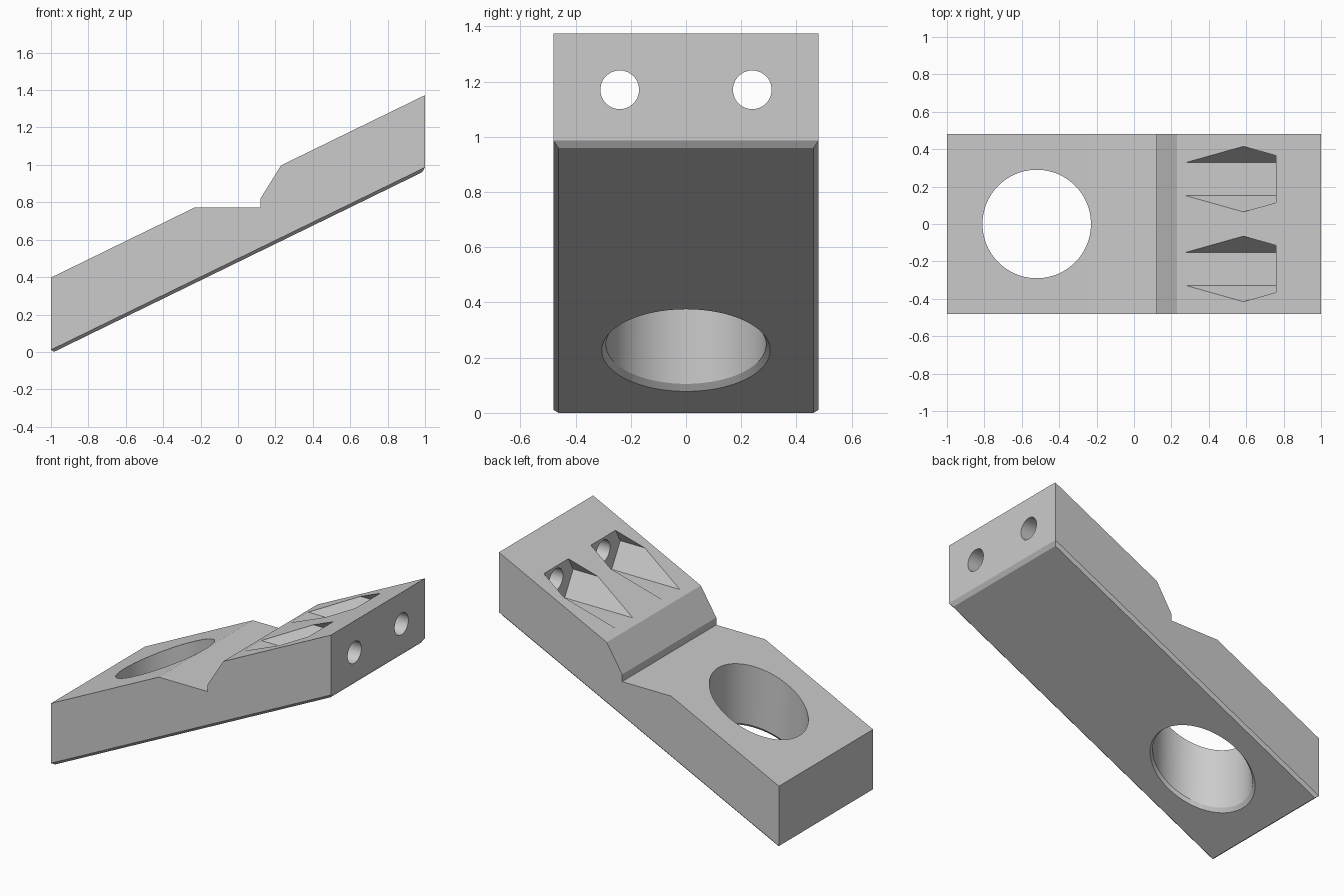
import bpy, bmesh, math

cube = bpy.data.objects.get("Cube")
if cube:
    bpy.data.objects.remove(cube, do_unlink=True)

SLOPE = math.tan(math.radians(26))
HALF_WIDTH = 0.48


def base_z(x):
    """Height of the sloping underside."""
    return -0.0075 + (x + 1) * SLOPE


def top_z(x):
    return base_z(x) + 0.405


def loft(name, rings, chamfer=0):
    """Closed solid through matching rings of points."""
    bm = bmesh.new()
    loops = [[bm.verts.new(p) for p in ring] for ring in rings]
    n = len(loops[0])
    for a, b in zip(loops, loops[1:]):
        for i in range(n):
            j = (i + 1) % n
            bm.faces.new((a[i], a[j], b[j], b[i]))
    bm.faces.new(loops[0][::-1])
    bm.faces.new(loops[-1])
    bmesh.ops.recalc_face_normals(bm, faces=bm.faces)
    if chamfer:
        bm.normal_update()
        under = min(bm.faces, key=lambda f: f.normal.z)
        bmesh.ops.bevel(bm, geom=list(under.edges), offset=chamfer,
                        segments=1, affect='EDGES')
    mesh = bpy.data.meshes.new(name)
    bm.to_mesh(mesh)
    bm.free()
    obj = bpy.data.objects.new(name, mesh)
    bpy.context.collection.objects.link(obj)
    return obj


def circle(r, n):
    return [(r * math.cos(2 * math.pi * i / n), r * math.sin(2 * math.pi * i / n))
            for i in range(n)]


def x_prism(name, r, n, x0, x1, y, z):
    """Prism along x with corners pointing to the sides."""
    return loft(name, [[(x, y + u, z + v) for u, v in circle(r, n)] for x in (x0, x1)])


# Sloping block with a stepped top and a chamfered underside
profile = [(-1, base_z(-1)), (1, base_z(1)), (1, top_z(1)), (0.23, top_z(0.23)),
           (0.12, 0.82), (0.12, top_z(-0.23)), (-0.23, top_z(-0.23)), (-1, top_z(-1))]
block = loft("wedge_block",
             [[(x, y, z) for x, z in profile] for y in (-HALF_WIDTH, HALF_WIDTH)],
             chamfer=0.018)

# Large upright hole, flared where it meets the underside
rings = []
for radius, lift in ((0.32, -0.02), (0.305, 0), (0.29, 0.02), (0.29, 0.8)):
    rings.append([(u - 0.52, v, base_z(u - 0.52) + lift) for u, v in circle(radius, 96)])
cutters = [loft("large_hole_cutter", rings)]

# Hexagonal nut pockets with screw holes leading out of the end face
for side, y in (("left", 0.24), ("right", -0.24)):
    cutters.append(x_prism(side + "_pocket_cutter", 0.175, 6, 0.2, 0.76, y, 1.17))
    cutters.append(x_prism(side + "_screw_hole_cutter", 0.07, 48, 0.7, 1.1, y, 1.17))

bpy.context.view_layer.objects.active = block
for cutter in cutters:
    cutter.hide_render = True
    mod = block.modifiers.new(cutter.name, 'BOOLEAN')
    mod.operation = 'DIFFERENCE'
    mod.solver = 'EXACT'
    mod.object = cutter
    bpy.ops.object.modifier_apply(modifier=mod.name)
    bpy.data.objects.remove(cutter, do_unlink=True)

# Plain grey finish
grey = bpy.data.materials.new("plain_grey")
grey.use_nodes = True
colour = (0.6, 0.6, 0.6, 1)
grey.diffuse_color = colour
grey.node_tree.nodes["Principled BSDF"].inputs["Base Color"].default_value = colour
block.data.materials.clear()
block.data.materials.append(grey)

bpy.ops.object.select_all(action='DESELECT')
block.select_set(True)
bpy.ops.object.shade_smooth_by_angle(angle=math.radians(25))
